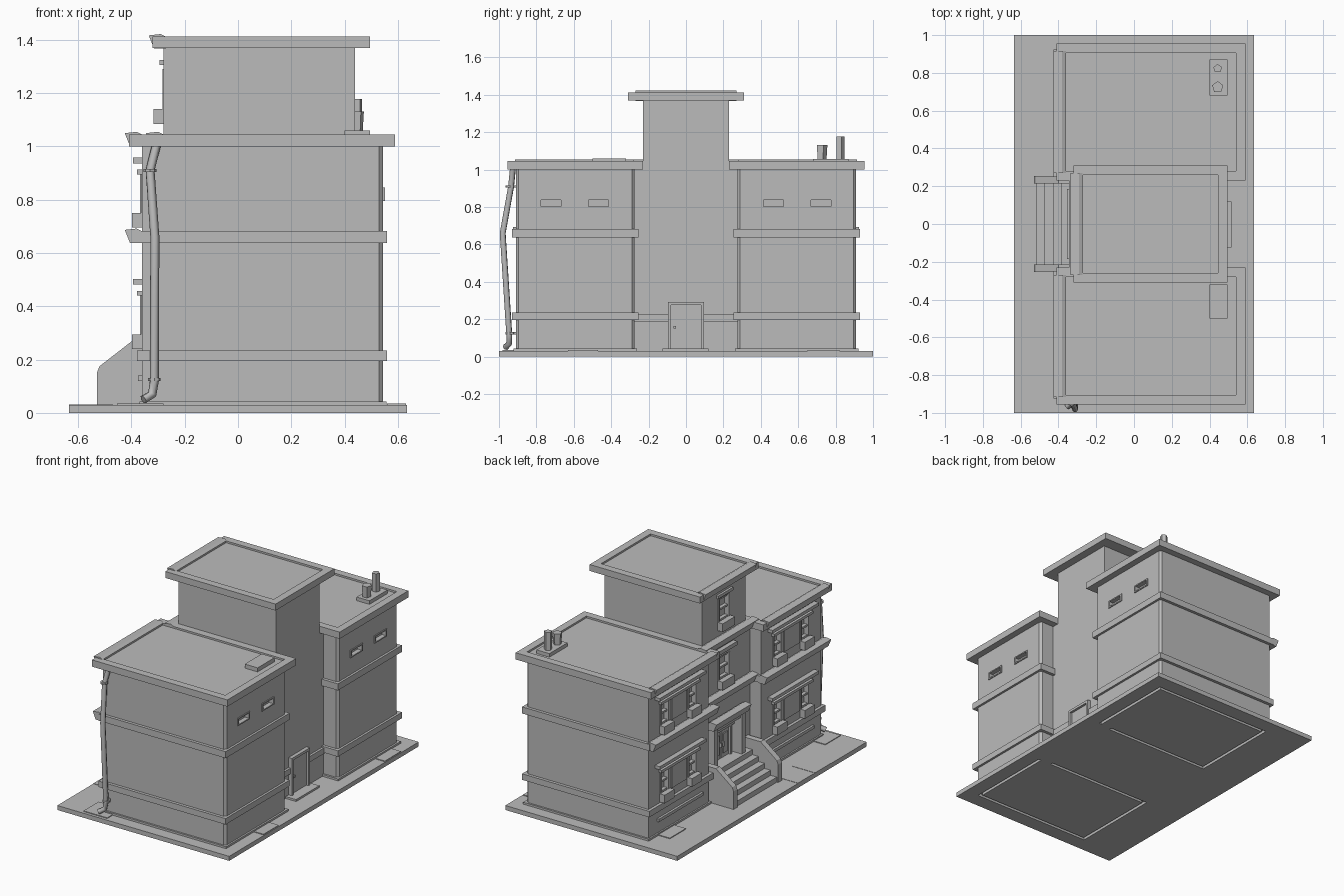
import bpy, bmesh
from mathutils import Vector

if "Cube" in bpy.data.objects:
    bpy.data.objects.remove(bpy.data.objects["Cube"], do_unlink=True)

stone = bpy.data.materials.new("stone_grey")
stone.use_nodes = True
stone.diffuse_color = (0.5, 0.5, 0.5, 1)
stone.node_tree.nodes["Principled BSDF"].inputs["Base Color"].default_value = (0.5, 0.5, 0.5, 1)


def finish(name, bm):
    bmesh.ops.recalc_face_normals(bm, faces=bm.faces)
    mesh = bpy.data.meshes.new(name)
    bm.to_mesh(mesh)
    bm.free()
    mesh.materials.append(stone)
    obj = bpy.data.objects.new(name, mesh)
    bpy.context.collection.objects.link(obj)
    return obj


def prism(name, profile, y0, y1):
    """Extrude an (x, z) outline along y."""
    bm = bmesh.new()
    face = bm.faces.new([bm.verts.new((x, y0, z)) for x, z in profile])
    out = bmesh.ops.extrude_face_region(bm, geom=[face])
    bmesh.ops.translate(bm, vec=(0, y1 - y0, 0),
                        verts=[v for v in out["geom"] if isinstance(v, bmesh.types.BMVert)])
    return finish(name, bm)


def box(name, x0, x1, y0, y1, z0, z1):
    return prism(name, [(x0, z0), (x1, z0), (x1, z1), (x0, z1)], min(y0, y1), max(y0, y1))


def cut(obj, *size):
    """Carve a box out of an object."""
    cutter = box("cutter", *size)
    cutter.hide_render = True
    mod = obj.modifiers.new("cut", "BOOLEAN")
    mod.operation, mod.solver, mod.object = "DIFFERENCE", "EXACT", cutter
    bpy.context.view_layer.objects.active = obj
    bpy.ops.object.modifier_apply(modifier=mod.name)
    bpy.data.objects.remove(cutter, do_unlink=True)


def cylinder(name, centre, r0, r1, z0, z1, sides):
    bm = bmesh.new()
    bmesh.ops.create_cone(bm, cap_ends=True, segments=sides, radius1=r0, radius2=r1, depth=z1 - z0)
    bmesh.ops.translate(bm, vec=(*centre, (z0 + z1) / 2), verts=bm.verts)
    return finish(name, bm)


def chamfer_corners(obj, width):
    """Chamfer the upright edges on the +x side."""
    bm = bmesh.new()
    bm.from_mesh(obj.data)
    edges = [e for e in bm.edges if e.verts[0].co.x > 0
             and abs(e.verts[0].co.z - e.verts[1].co.z) > 0.1]
    bmesh.ops.bevel(bm, geom=edges, offset=width, segments=1, affect="EDGES")
    bm.to_mesh(obj.data)
    bm.free()


def roof(name, x0, x1, y0, y1, z0, z1):
    """Roof plate with a shallow recess inside a rim."""
    obj = box(name, x0, x1, y0, y1, z0, z1)
    cut(obj, x0 + 0.05, x1 - 0.05, min(y0, y1) + 0.05, max(y0, y1) - 0.05, z1 - 0.012, z1 + 0.1)
    return obj


def cornice(name, wall, y0, y1, z):
    """Sloping street-side moulding fixed to a wall plane."""
    prism(name, [(wall, z), (wall - 0.045, z), (wall - 0.065, z + 0.05),
                 (wall - 0.02, z + 0.055), (wall, z + 0.045)], min(y0, y1), max(y0, y1))


def sash(wall_obj, wall, y, half, z0, z1):
    """Recessed sash window with frame, crossbar and planter."""
    cut(wall_obj, wall - 0.1, wall + 0.03, y - half, y + half, z0, z1)
    t = 0.012
    front, back = wall - 0.004, wall + 0.03
    mid = (z0 + z1) / 2
    for a, b in ((y - half, y - half + t), (y + half - t, y + half)):
        box("window_stile", front, back, a, b, z0, z1)
    for a, b in ((z0, z0 + t), (mid - t / 2, mid + t / 2), (z1 - t, z1)):
        box("window_rail", front + 0.01, back, y - half, y + half, a, b)
    box("window_planter", wall - 0.037, wall, y - half - 0.005, y + half + 0.005, z0 - 0.05, z0 + 0.005)


# Ground slab with wall channels on its underside
slab = box("ground_slab", -0.635, 0.635, -1, 1, 0, 0.03)
for s in (-1, 1):
    for xa, xb, ya, yb in ((-0.34, 0.54, 0.88, 0.9), (-0.34, 0.44, 0.28, 0.3),
                           (-0.34, -0.32, 0.3, 0.88), (0.52, 0.54, 0.3, 0.88)):
        cut(slab, xa, xb, s * ya, s * yb, -0.1, 0.02)
for i in range(2):
    box("pavement_tile", -0.635, -0.47, -0.62 + i * 0.18, -0.455 + i * 0.18, 0.03, 0.032)
for xa, xb, ya, yb in ((-0.455, -0.3, 0.65, 0.82), (-0.455, -0.28, -0.98, -0.82),
                       (0.56, 0.63, 0.65, 0.82), (0.56, 0.63, -0.63, -0.47)):
    box("ground_patch", xa, xb, ya, yb, 0.03, 0.035)

# Central block and tower
centre = box("central_block", -0.28, 0.44, -0.28, 0.28, 0.02, 1.02)
tower = box("tower", -0.28, 0.44, -0.23, 0.23, 1.02, 1.38)
roof("tower_roof", -0.32, 0.495, -0.31, 0.31, 1.37, 1.413)
cornice("tower_gutter", -0.27, -0.27, 0.27, 1.367)
cornice("central_upper_cornice", -0.28, -0.28, 0.28, 1.0)
cornice("central_middle_cornice", -0.28, -0.28, 0.28, 0.635)
sash(tower, -0.28, 0, 0.06, 1.135, 1.29)
box("tower_lintel", -0.295, -0.28, -0.08, 0.08, 1.305, 1.325)
sash(centre, -0.28, 0, 0.06, 0.745, 0.9)
box("central_lintel", -0.31, -0.28, -0.1, 0.1, 0.935, 0.96)

# Wings
for s in (-1, 1):
    wing = box("wing", -0.36, 0.545, s * 0.275, s * 0.91, 0.02, 1.01)
    chamfer_corners(wing, 0.015)
    box("wing_footing", -0.37, 0.557, s * 0.262, s * 0.922, 0.03, 0.043)
    box("wing_lower_band", -0.38, 0.56, s * 0.255, s * 0.93, 0.195, 0.235)
    box("wing_middle_band", -0.38, 0.56, s * 0.255, s * 0.93, 0.638, 0.682)
    roof("wing_roof", -0.41, 0.59, s * 0.23, s * 0.955, 1.0, 1.045)
    cornice("wing_gutter", -0.36, s * 0.27, s * 0.915, 1.0)
    cornice("wing_middle_cornice", -0.36, s * 0.25, s * 0.925, 0.637)
    box("basement_strip", -0.375, -0.36, s * 0.35, s * 0.82, 0.12, 0.14)
    # Street-side windows on two floors
    for z in (0.29, 0.745):
        for y in (0.45, 0.74):
            sash(wing, -0.36, s * y, 0.047, z, z + 0.15)
        box("window_centre_panel", -0.368, -0.36, s * 0.515, s * 0.675, z, z + 0.15)
        box("window_head", -0.38, -0.36, s * 0.39, s * 0.80, z + 0.15, z + 0.168)
        box("window_lintel", -0.395, -0.36, s * 0.35, s * 0.84, z + 0.192, z + 0.213)
    # Small framed vents at the back
    for y in (0.467, 0.722):
        cut(wing, 0.52, 0.7, s * (y - 0.053), s * (y + 0.053), 0.803, 0.838)
        for a, b in ((0.795, 0.803), (0.838, 0.846)):
            box("vent_frame_rail", 0.535, 0.551, s * (y - 0.064), s * (y + 0.064), a, b)
        for a, b in ((-0.064, -0.053), (0.053, 0.064)):
            box("vent_frame_stile", 0.535, 0.551, s * (y + a), s * (y + b), 0.803, 0.838)
    # Rear band and door posts
    box("rear_band", 0.44, 0.456, s * 0.08, s * 0.28, 0.188, 0.226)
    box("rear_door_post", 0.44, 0.465, s * 0.08, s * 0.095, 0.04, 0.29)
    # Entrance posts and stair cheeks
    box("entrance_post", -0.325, -0.28, s * 0.125, s * 0.165, 0.2, 0.47)
    prism("stair_cheek", [(-0.53, 0.03), (-0.53, 0.15), (-0.52, 0.175), (-0.40, 0.268),
                          (-0.28, 0.268), (-0.28, 0.03)], s * 0.235 - 0.02, s * 0.235 + 0.02)

# Rear door
box("rear_door_head", 0.44, 0.465, -0.095, 0.095, 0.275, 0.292)
box("rear_door", 0.44, 0.449, -0.08, 0.08, 0.04, 0.275)
box("rear_door_step", 0.44, 0.517, -0.125, 0.12, 0.03, 0.043)
box("rear_door_knob", 0.449, 0.462, -0.068, -0.054, 0.15, 0.164)

# Main entrance
cut(centre, -0.4, -0.24, -0.125, 0.125, 0.2, 0.45)
cornice("entrance_hood", -0.29, -0.185, 0.185, 0.47)
box("entrance_beam", -0.315, -0.28, -0.165, 0.165, 0.44, 0.475)
for s in (-1, 1):
    box("door_leaf", -0.255, -0.24, s * 0.003, s * 0.085, 0.2, 0.39)
    box("door_panel", -0.262, -0.255, s * 0.02, s * 0.068, 0.23, 0.36)
    box("door_jamb", -0.27, -0.24, s * 0.085, s * 0.1, 0.2, 0.45)
    box("door_handle", -0.275, -0.255, s * 0.008, s * 0.016, 0.28, 0.31)
box("door_transom", -0.27, -0.24, -0.125, 0.125, 0.39, 0.405)

# Stairs as one stepped outline
steps = 5
outline = [(-0.28, 0.03)]
for i in reversed(range(steps)):
    x = -0.52 + i * 0.045
    outline += [(x, 0.03 + (i + 1) * 0.034), (x, 0.03 + i * 0.034)]
outline.insert(1, (-0.28, 0.03 + steps * 0.034))
prism("entrance_stairs", outline, -0.215, 0.215)

# Roof fittings
box("chimney_plate", 0.4, 0.495, 0.68, 0.87, 1.03, 1.057)
box("roof_hatch", 0.4, 0.495, -0.5, -0.32, 1.03, 1.06)
cylinder("short_flue", (0.443, 0.725), 0.026, 0.031, 1.05, 1.132, 5)
cylinder("tall_flue", (0.443, 0.823), 0.024, 0.024, 1.05, 1.178, 5)

# Drainpipe
curve = bpy.data.curves.new("drainpipe", "CURVE")
curve.dimensions = "3D"
curve.bevel_depth, curve.bevel_resolution, curve.use_fill_caps = 0.017, 1, True
path = [Vector(p) for p in ((-0.305, -0.925, 1.01), (-0.33, -0.935, 0.91), (-0.312, -0.98, 0.66),
                            (-0.314, -0.945, 0.12), (-0.322, -0.945, 0.07), (-0.355, -0.965, 0.05))]
spline = curve.splines.new("POLY")
spline.points.add(len(path) - 1)
for point, co in zip(spline.points, path):
    point.co = (*co, 1)
curve.materials.append(stone)
pipe = bpy.data.objects.new("drainpipe", curve)
bpy.context.collection.objects.link(pipe)
for x, z in ((-0.33, 0.91), (-0.314, 0.125)):
    cylinder("pipe_collar", (x, -0.94), 0.024, 0.024, z - 0.006, z + 0.006, 8)
    box("pipe_bracket", x - 0.008, x + 0.008, -0.94, -0.905, z - 0.006, z + 0.006)
